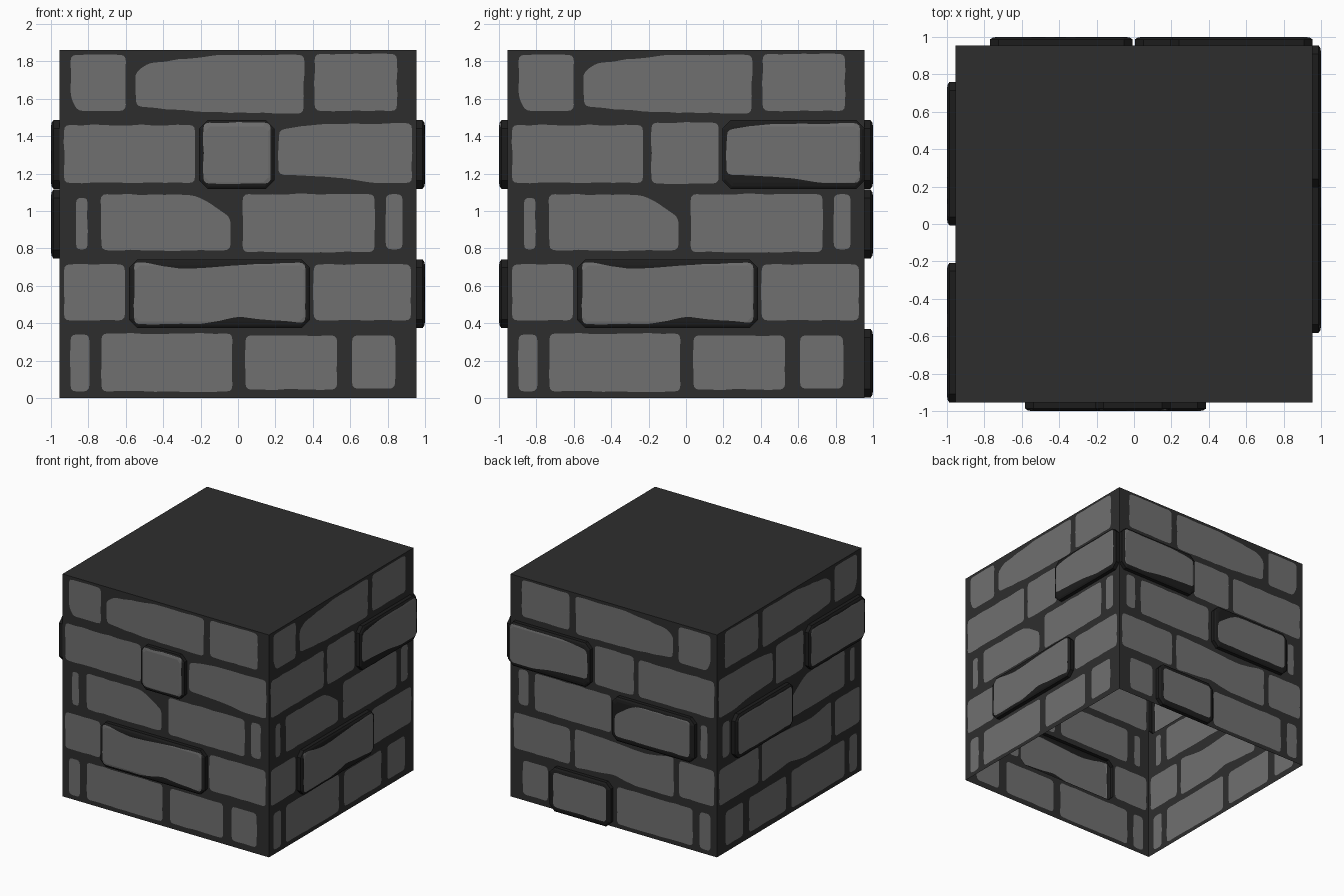
import bpy, bmesh, random
from mathutils import Vector
from mathutils.geometry import delaunay_2d_cdt

if "Cube" in bpy.data.objects:
    bpy.data.objects.remove(bpy.data.objects["Cube"])

random.seed(4)
H, TOP, ROW = 0.955, 1.86, 0.372


def material(name, v):
    m = bpy.data.materials.new(name)
    m.diffuse_color = (v, v, v, 1)
    m.use_nodes = True
    m.node_tree.nodes["Principled BSDF"].inputs["Base Color"].default_value = m.diffuse_color
    return m


MATS = [material("mortar", 0.027), material("brick_grey", 0.160), material("dark_edge", 0.012)]

# Bricks per course, bottom to top: x0, x1, z0, z1
COURSES = [
    [(-.895, -.795, .035, .34), (-.73, -.03, .035, .345), (.04, .53, .045, .335), (.61, .84, .05, .335)],
    [(-.93, -.605, .415, .715), (-.56, .365, .395, .725), (.405, .925, .415, .715)],
    [(-.865, -.805, .795, 1.07), (-.735, -.04, .79, 1.09), (.025, .73, .78, 1.09), (.79, .88, .795, 1.09)],
    [(-.93, -.23, 1.15, 1.46), (-.185, .175, 1.147, 1.472), (.215, .93, 1.15, 1.47)],
    [(-.895, -.6, 1.535, 1.835), (-.55, .355, 1.52, 1.835), (.41, .85, 1.535, 1.84)],
]
# Chipped bricks, keyed by (course, brick)
CHIPPED = {
    (4, 0): [(-.86, 1.535), (-.6, 1.535), (-.6, 1.835), (-.895, 1.835), (-.895, 1.61)],
    (4, 1): [(-.545, 1.56), (-.2, 1.53), (.35, 1.52), (.355, 1.835), (-.1, 1.835), (-.48, 1.79), (-.55, 1.74)],
    (3, 2): [(.215, 1.195), (.57, 1.175), (.72, 1.15), (.93, 1.15), (.93, 1.47), (.45, 1.465), (.22, 1.435)],
    (2, 1): [(-.73, .79), (-.04, .79), (-.04, .965), (-.17, 1.055), (-.24, 1.085), (-.735, 1.09)],
    (1, 1): [(-.555, .395), (-.2, .395), (0, .435), (.36, .4), (.36, .725), (0, .71), (-.3, .69), (-.5, .725), (-.555, .725)],
}


def outline(pts, radius=0.032, step=0.06, wobble=0.003):
    """Polygon with rounded corners and slightly wavy sides."""
    pts = [Vector(p) for p in pts]
    out, n = [], len(pts)
    for i, p in enumerate(pts):
        a, b = pts[i - 1] - p, pts[(i + 1) % n] - p
        r = min(radius, 0.4 * a.length, 0.4 * b.length)
        s, e = p + a.normalized() * r, p + b.normalized() * r
        for t in (0, .33, .67, 1):
            out.append(s * (1 - t) ** 2 + p * 2 * t * (1 - t) + e * t * t)
        q = pts[(i + 1) % n]
        c = pts[(i + 2) % n] - q
        end = q - b.normalized() * min(radius, 0.4 * b.length, 0.4 * c.length)
        side = end - e
        k = int(side.length / step)
        nrm = Vector((-side.y, side.x)).normalized()
        for j in range(1, k):
            out.append(e + side * j / k + nrm * random.uniform(-wobble, wobble))
    return out


BRICKS = {}
for r, course in enumerate(COURSES):
    for c, (x0, x1, z0, z1) in enumerate(course):
        rect = [(x0, z0), (x1, z0), (x1, z1), (x0, z1)]
        BRICKS[r, c] = outline(CHIPPED.get((r, c), rect))


def frame(key):
    """Block around a brick, reaching half way to its neighbours."""
    r, c = key
    row = COURSES[r]
    x0 = (row[c - 1][1] + row[c][0]) / 2 if c else -H
    x1 = (row[c][1] + row[c + 1][0]) / 2 if c + 1 < len(row) else H
    return x0, x1, r * ROW + 0.002, (r + 1) * ROW - 0.002


CUT = 0.045
PROFILE = [(0, 0.032), (0.014, 0.041), (0.034, 0.045)]   # inset, height


def octagon(box, d=0.0):
    x0, x1, z0, z1 = box[0] + d, box[1] - d, box[2] + d, box[3] - d
    c = CUT - 0.586 * d
    return [Vector(p) for p in ((x0 + c, z0), (x1 - c, z0), (x1, z0 + c), (x1, z1 - c),
                                (x1 - c, z1), (x0 + c, z1), (x0, z1 - c), (x0, z0 + c))]


def height(p, box):
    """Height of the bevelled block at a point, from its distance to the rim."""
    a, b = min(p.x - box[0], box[1] - p.x), min(p.y - box[2], box[3] - p.y)
    d = max(0, min(a, b, (a + b - CUT) / 1.41421))
    for (d0, h0), (d1, h1) in zip(PROFILE, PROFILE[1:]):
        if d <= d1:
            return h0 + (h1 - h0) * (d - d0) / (d1 - d0)
    return PROFILE[-1][1]


def triangulate(loops):
    verts, faces = [], []
    for loop in loops:
        faces.append(list(range(len(verts), len(verts) + len(loop))))
        verts += loop
    res = delaunay_2d_cdt(verts, [], faces, 1, 1e-5)
    return res[0], res[2], res[5]


PLACE = {
    "front": lambda u, z, d: (u, -H - d, z),
    "back": lambda u, z, d: (u, H + d, z),
    "right": lambda u, z, d: (H + d, u, z),
    "left": lambda u, z, d: (-H - d, u, z),
}


def add_object(name, side, verts, faces, mats):
    """verts are (along, up, out) on the given wall."""
    me = bpy.data.meshes.new(name)
    if side in ("back", "left"):
        faces = [list(f)[::-1] for f in faces]
    me.from_pydata([PLACE[side](*v) for v in verts], [], [list(f) for f in faces])
    for m in MATS:
        me.materials.append(m)
    for poly, i in zip(me.polygons, mats):
        poly.material_index = i
    bm = bmesh.new()
    bm.from_mesh(me)
    bmesh.ops.delete(bm, geom=[v for v in bm.verts if not v.link_faces], context='VERTS')
    bm.to_mesh(me)
    bm.free()
    ob = bpy.data.objects.new(name, me)
    bpy.context.collection.objects.link(ob)
    return ob


def wall(side, raised):
    # Flat wall: mortar with inlaid bricks and openings behind raised ones
    flat = [b for k, b in BRICKS.items() if k not in raised]
    border = [Vector(p) for p in ((-H, 0), (H, 0), (H, TOP), (-H, TOP))]
    vs, fs, src = triangulate([border] + flat + [octagon(frame(k)) for k in raised])
    keep, mats = [], []
    for f, s in zip(fs, src):
        if max(s, default=0) <= len(flat):
            keep.append(f)
            mats.append(1 if max(s, default=0) > 0 else 0)
    add_object(side + "_wall", side, [(v.x, v.y, 0) for v in vs], keep, mats)

    # Raised bricks: dark bevelled block, open behind, with a grey face
    for n, key in enumerate(raised):
        box = frame(key)
        rings = [octagon(box, d) for d, _ in PROFILE]
        vs, fs, src = triangulate(rings + [BRICKS[key]])
        verts = [(v.x, v.y, height(v, box)) for v in vs]
        faces, mats = [], []
        for f, s in zip(fs, src):
            if 0 in s:
                faces.append(f)
                mats.append(1 if 3 in s else 2)
        base = len(verts)
        rim = rings[0]
        verts += [(p.x, p.y, 0) for p in rim] + [(p.x, p.y, PROFILE[0][1]) for p in rim]
        for i in range(8):
            j = (i + 1) % 8
            faces.append((base + i, base + j, base + 8 + j, base + 8 + i))
            mats.append(2)
        add_object(f"{side}_raised_brick_{n + 1}", side, verts, faces, mats)


wall("front", [(3, 1), (1, 1)])
wall("right", [(3, 2), (1, 1)])
wall("back", [(3, 2), (2, 1), (0, 2)])
wall("left", [(3, 0), (2, 2)])

# Plain top slab face (the underside stays open)
me = bpy.data.meshes.new("top_face")
me.from_pydata([(-H, -H, TOP), (H, -H, TOP), (H, H, TOP), (-H, H, TOP)], [], [(0, 1, 2, 3)])
me.materials.append(MATS[0])
bpy.context.collection.objects.link(bpy.data.objects.new("top_face", me))
